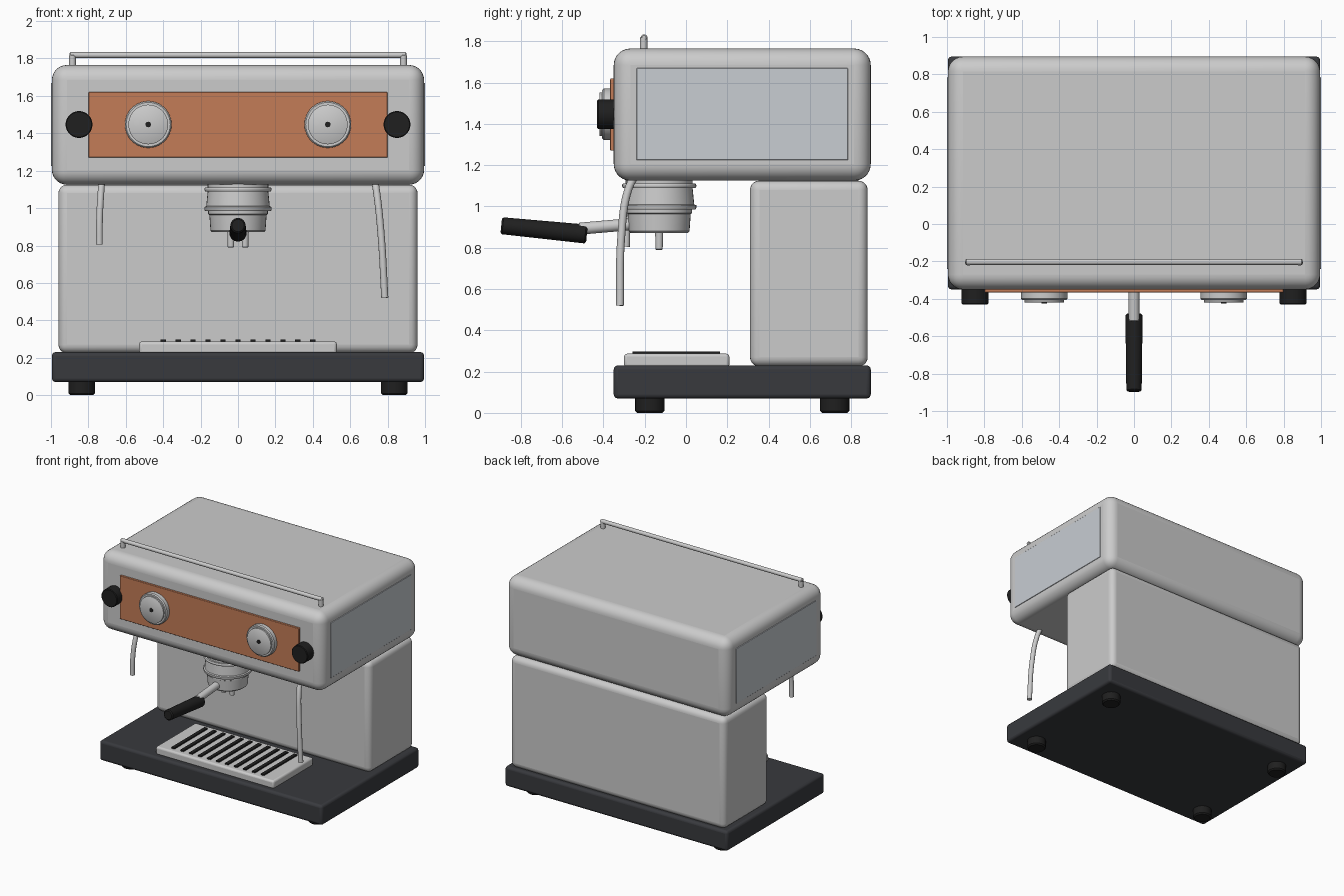
import bpy, bmesh, math
from mathutils import Vector

if "Cube" in bpy.data.objects:
    bpy.data.objects.remove(bpy.data.objects["Cube"])


def mat(name, r, g, b):
    m = bpy.data.materials.new(name)
    m.diffuse_color = (r, g, b, 1)
    m.use_nodes = True
    m.node_tree.nodes["Principled BSDF"].inputs["Base Color"].default_value = m.diffuse_color
    return m


BLACK = mat("black_plastic", .014, .014, .014)
DARK = mat("dark_base", .04, .042, .048)
COPPER = mat("copper", .55, .2, .095)
PANEL = mat("brushed_panel", .58, .61, .65)


def finish(name, bm, material=None, bevel=0, segments=3):
    me = bpy.data.meshes.new(name)
    bmesh.ops.recalc_face_normals(bm, faces=bm.faces)
    bm.to_mesh(me)
    bm.free()
    ob = bpy.data.objects.new(name, me)
    bpy.context.collection.objects.link(ob)
    if material:
        me.materials.append(material)
    if bevel:
        mod = ob.modifiers.new("bevel", "BEVEL")
        mod.width, mod.segments = bevel, segments
        mod.limit_method = "ANGLE"
    bpy.ops.object.select_all(action="DESELECT")
    bpy.context.view_layer.objects.active = ob
    ob.select_set(True)
    bpy.ops.object.shade_smooth_by_angle(angle=math.radians(35))
    return ob


def box(name, x, y, z, material=None, bevel=0, segments=3):
    bm = bmesh.new()
    bmesh.ops.create_cube(bm, size=1)
    for v in bm.verts:
        v.co = [lo + (hi - lo) * (c + .5) for (lo, hi), c in zip((x, y, z), v.co)]
    return finish(name, bm, material, bevel, segments)


def lathe(name, origin, axis, profile, material=None, n=40):
    """Revolve (radius, height) points about an axis, with capped ends."""
    rot = Vector((0, 0, 1)).rotation_difference(Vector(axis).normalized())
    bm = bmesh.new()
    rings = []
    for r, h in profile:
        rings.append([bm.verts.new(Vector(origin) + rot @ Vector(
            (r * math.cos(2 * math.pi * i / n), r * math.sin(2 * math.pi * i / n), h)))
            for i in range(n)])
    for a, b in zip(rings, rings[1:]):
        for i in range(n):
            j = (i + 1) % n
            bm.faces.new((a[i], a[j], b[j], b[i]))
    bm.faces.new(rings[0])
    bm.faces.new(rings[-1])
    return finish(name, bm, material)


def rod(name, a, b, r, material=None, c=.006, r2=None):
    r2 = r2 or r
    a, b = Vector(a), Vector(b)
    d = (b - a).length
    return lathe(name, a, b - a, [(r - c, 0), (r, c), (r2, d - c), (r2 - c, d)], material, 28)


def tube(name, pts, r):
    cu = bpy.data.curves.new(name, "CURVE")
    cu.dimensions = "3D"
    cu.bevel_depth, cu.bevel_resolution = r, 5
    cu.use_fill_caps = True
    cu.resolution_u = 10
    sp = cu.splines.new("BEZIER")
    sp.bezier_points.add(len(pts) - 1)
    for p, co in zip(sp.bezier_points, pts):
        p.co = co
        p.handle_left_type = p.handle_right_type = "AUTO"
    ob = bpy.data.objects.new(name, cu)
    bpy.context.collection.objects.link(ob)


# Main housing
box("base", (-.995, .995), (-.35, .895), (.07, .23), DARK, .02)
box("rear_body", (-.96, .96), (.31, .88), (.225, 1.125), None, .045, 5)
box("head", (-.995, .995), (-.35, .895), (1.125, 1.765), None, .08, 7)
box("front_panel", (-.8, .8), (-.367, -.33), (1.27, 1.62), COPPER, .004, 2)

# Drip tray with dark slots
box("drip_tray", (-.528, .528), (-.30, .21), (.22, .287), None, .015)
for i in range(11):
    x = (i - 5) * .08
    box(f"tray_slot_{i}", (x - .014, x + .014), (-.26, .165), (.28, .297), BLACK)

for side, s in (("left", -1), ("right", 1)):
    # Feet
    for end, y in (("front", -.175), ("rear", .72)):
        rod(f"{end}_{side}_foot", (s * .835, y, 0), (s * .835, y, .08), .071, BLACK, .01)
    # Side panel
    box(f"{side}_side_panel", sorted((s * .98, s * 1.0)), (-.24, .785), (1.225, 1.67), PANEL, .003, 2)
    # Steam knob
    rod(f"{side}_knob", (s * .85, -.34, 1.447), (s * .85, -.43, 1.447), .072, BLACK, .005)
    # Gauge: stepped bezel, dial face and centre pin
    g = (s * .48, -.36, 1.447)
    lathe(f"{side}_gauge", g, (0, -1, 0),
          [(.125, 0), (.125, .038), (.118, .046), (.106, .046), (.106, .058), (.103, .06)])
    lathe(f"{side}_gauge_pin", g, (0, -1, 0), [(.015, .05), (.015, .066)], BLACK, 20)
    # Rail post
    rod(f"{side}_rail_post", (s * .885, -.205, 1.755), (s * .885, -.205, 1.822), .018)
    # Spout under the filter holder
    rod(f"{side}_spout", (s * .038, -.13, .89), (s * .038, -.13, .79), .02, None, .003, .017)

# Cup rail
rod("cup_rail", (-.902, -.203, 1.818), (.902, -.203, 1.818), .016)

# Steam wands
tube("right_wand", [(.725, -.23, 1.18), (.742, -.28, 1.08), (.765, -.313, .86), (.785, -.32, .52)], .019)
tube("left_wand", [(-.725, -.23, 1.18), (-.733, -.265, 1.08), (-.74, -.285, .95), (-.741, -.29, .805)], .018)

# Group head and filter holder
lathe("group_head", (0, -.13, 0), (0, 0, 1),
      [(.162, 1.14), (.162, 1.11), (.176, 1.11), (.18, 1.104), (.18, 1.098), (.176, 1.09),
       (.162, 1.09), (.17, 1.01), (.18, 1.006), (.18, .992), (.176, .985), (.16, .985),
       (.16, .968), (.153, .964), (.147, .88), (.14, .872)])
rod("handle_neck", (0, -.22, .918), (0, -.52, .892), .029)
rod("handle_grip", (0, -.48, .866), (0, -.895, .907), .046, BLACK, .008, .041)
